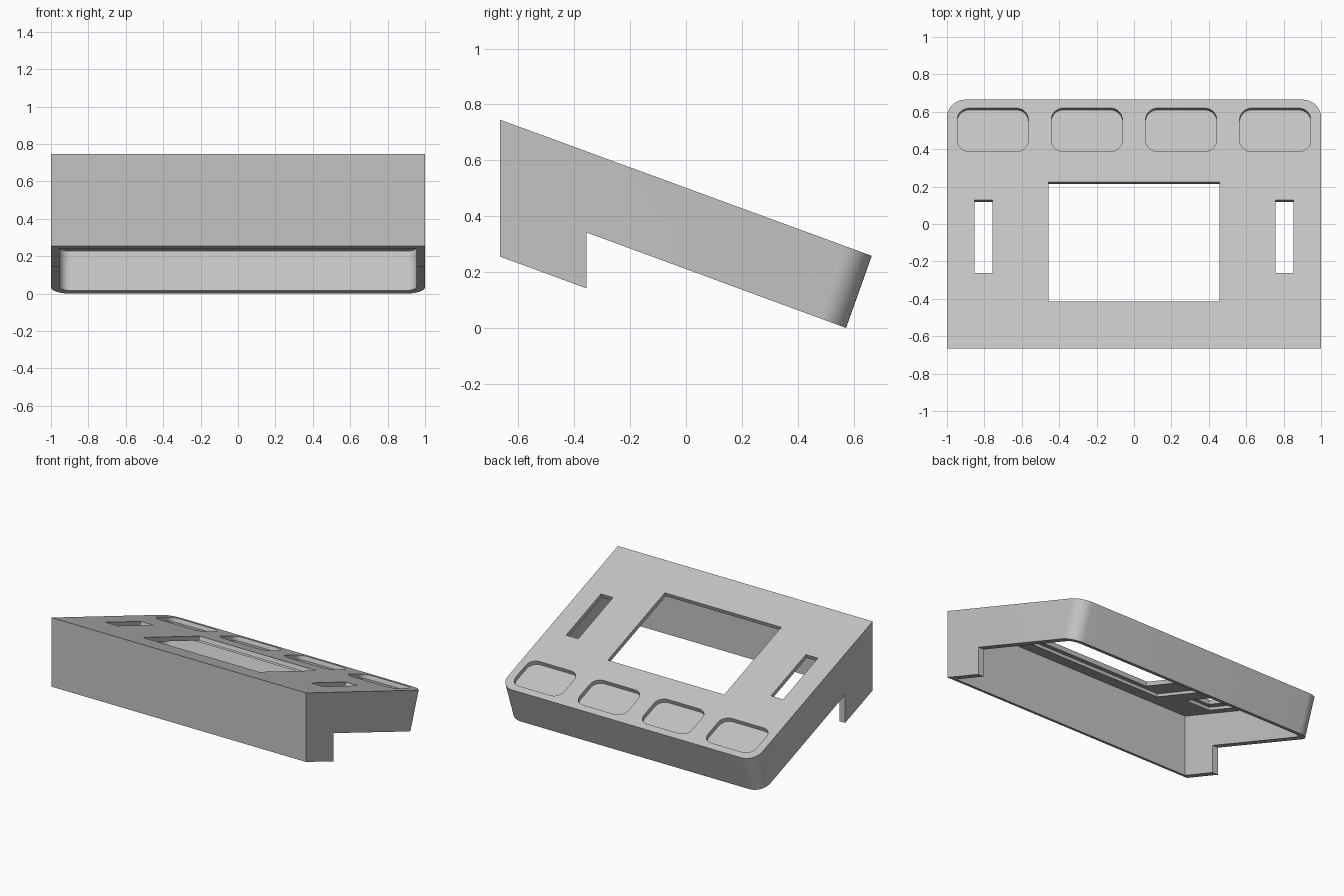
import bpy, bmesh, math
from mathutils import Matrix, Vector

old = bpy.data.objects.get("Cube")
if old:
    bpy.data.objects.remove(old, do_unlink=True)

gray = bpy.data.materials.new("light_gray_plastic")
gray.use_nodes = True
gray.diffuse_color = (0.55, 0.55, 0.55, 1)
gray.node_tree.nodes["Principled BSDF"].inputs["Base Color"].default_value = gray.diffuse_color

TILT = math.radians(20.1)
PLATE = 0.05      # top plate thickness
WALL = 0.045      # side and back wall thickness
TOP = Matrix.Translation((0, 0, 0.502)) @ Matrix.Rotation(-TILT, 4, 'X')


def to_object(name, bm):
    bmesh.ops.recalc_face_normals(bm, faces=bm.faces)
    mesh = bpy.data.meshes.new(name)
    bm.to_mesh(mesh)
    bm.free()
    mesh.materials.append(gray)
    obj = bpy.data.objects.new(name, mesh)
    bpy.context.collection.objects.link(obj)
    return obj


def round_edges(bm, edges, radius):
    bmesh.ops.bevel(bm, geom=edges, offset=radius, segments=10,
                    profile=0.5, affect='EDGES')


def side_extrusion(name, profile, half, back_edge, radius):
    """Extrude a (y, z) profile across x and round its two rear corners."""
    bm = bmesh.new()
    face = bm.faces.new([bm.verts.new((-half, y, z)) for y, z in profile])
    moved = bmesh.ops.extrude_face_region(bm, geom=[face])["geom"]
    bmesh.ops.translate(bm, vec=(2 * half, 0, 0),
                        verts=[v for v in moved if isinstance(v, bmesh.types.BMVert)])
    ends = [Vector(p) for p in back_edge]
    rear = [e for e in bm.edges
            if all(min((Vector(v.co.yz) - p).length for p in ends) < 1e-4 for v in e.verts)
            and abs(e.verts[0].co.x - e.verts[1].co.x) < 1e-4]
    round_edges(bm, rear, radius)
    return to_object(name, bm)


def plate_cutter(x0, x1, y0, y1, low, high, radius=0):
    """Box aligned with the sloping top; y is measured on the level top view."""
    bm = bmesh.new()
    bmesh.ops.create_cube(bm, size=1)
    v0, v1 = y0 / math.cos(TILT), y1 / math.cos(TILT)
    for v in bm.verts:
        v.co = (x1 if v.co.x > 0 else x0, v1 if v.co.y > 0 else v0,
                high if v.co.z > 0 else low)
    if radius:
        round_edges(bm, [e for e in bm.edges
                         if abs(e.verts[0].co.z - e.verts[1].co.z) > 1e-4], radius)
    bm.transform(TOP)
    return to_object("cutter", bm)


def cut(target, cutter):
    cutter.hide_render = True
    mod = target.modifiers.new("cut", 'BOOLEAN')
    mod.operation, mod.solver, mod.object = 'DIFFERENCE', 'EXACT', cutter
    bpy.context.view_layer.objects.active = target
    bpy.ops.object.modifier_apply(modifier=mod.name)
    bpy.data.objects.remove(cutter, do_unlink=True)


# Wedge housing with a deeper front skirt
rear = [(0.573, 0.0), (0.665, 0.258)]
outline = [(-0.665, 0.745), (-0.665, 0.255), (-0.357, 0.142), (-0.357, 0.342)] + rear
housing = side_extrusion("housing", outline, 1.0, rear, 0.1)

# Open-bottomed cavity, parallel to the top and back
back_dir = Vector((math.sin(TILT), math.cos(TILT)))
inner_top = Vector(rear[1]) - back_dir * PLATE - Vector((back_dir.y, -back_dir.x)) * WALL
inner_low = inner_top - back_dir * 0.5
front_y = -0.665 + 0.035
front_top = inner_top.y + (inner_top.x - front_y) * math.tan(TILT)
inner_rear = [tuple(inner_low), tuple(inner_top)]
cavity = side_extrusion("cavity", [(front_y, front_top), (front_y, inner_low.y)] + inner_rear,
                        1.0 - WALL, inner_rear, 0.06)
cut(housing, cavity)

# Screen window with a recess on its underside
cut(housing, plate_cutter(-0.457, 0.457, -0.415, 0.224, -0.2, 0.1))
cut(housing, plate_cutter(-0.6, 0.6, -0.47, 0.28, -0.1, -0.03))

# Side slots with recesses, and four shallow button pockets
for side in (-1, 1):
    def mirrored(a, b):
        return sorted((side * a, side * b))
    cut(housing, plate_cutter(*mirrored(0.757, 0.852), -0.263, 0.128, -0.2, 0.1))
    cut(housing, plate_cutter(*mirrored(0.71, 0.9), -0.31, 0.175, -0.1, -0.03))
    for inner in (0.062, 0.565):
        cut(housing, plate_cutter(*mirrored(inner, inner + 0.38), 0.388, 0.62,
                                  -0.03, 0.1, 0.065))

# Smooth only the rounded corners
bpy.ops.object.select_all(action='DESELECT')
housing.select_set(True)
bpy.context.view_layer.objects.active = housing
bpy.ops.object.shade_smooth_by_angle(angle=math.radians(30))
